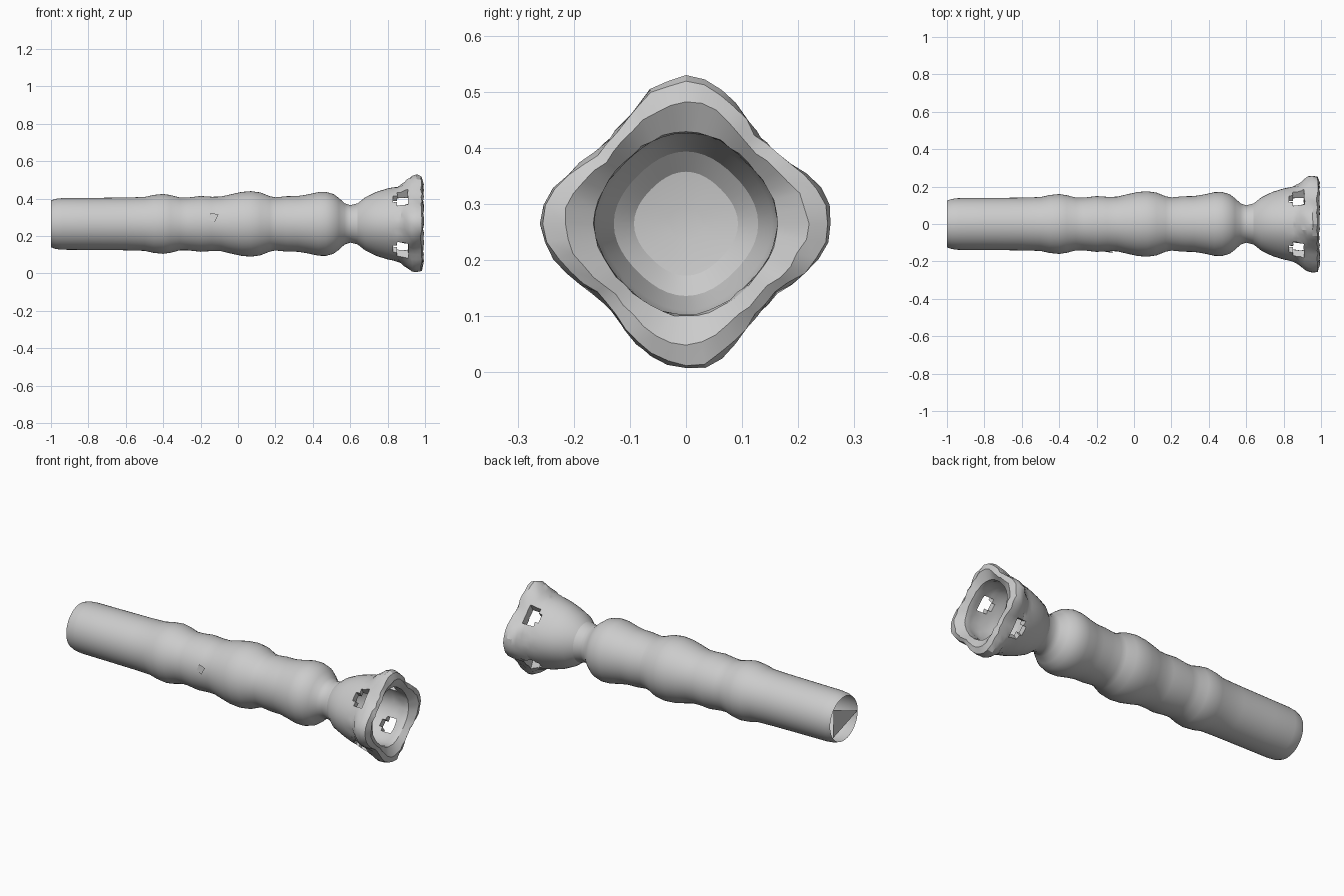
import bpy, bmesh, math, random

random.seed(4)
if "Cube" in bpy.data.objects:
    bpy.data.objects.remove(bpy.data.objects["Cube"], do_unlink=True)

AXIS_Z = 0.265
SEG = 48

grey = bpy.data.materials.new("plain grey")
grey.use_nodes = True
grey.diffuse_color = (0.6, 0.6, 0.6, 1)
grey.node_tree.nodes["Principled BSDF"].inputs["Base Color"].default_value = (0.6, 0.6, 0.6, 1)


def finish(bm, name, angle=None, recalc=True):
    if recalc:
        bmesh.ops.recalc_face_normals(bm, faces=bm.faces)
    mesh = bpy.data.meshes.new(name)
    bm.to_mesh(mesh)
    bm.free()
    mesh.materials.append(grey)
    obj = bpy.data.objects.new(name, mesh)
    bpy.context.collection.objects.link(obj)
    if angle:
        bpy.ops.object.select_all(action='DESELECT')
        obj.select_set(True)
        bpy.context.view_layer.objects.active = obj
        bpy.ops.object.shade_smooth_by_angle(angle=math.radians(angle))
    return obj


def ring(bm, x, r, petal=0.0, jitter=0.0):
    """Ring round the x axis; petal pushes it out on the four axis directions."""
    verts = []
    for j in range(SEG):
        a = 2 * math.pi * j / SEG
        rr = r * (1 + petal * math.cos(4 * a)) + random.uniform(-jitter, jitter)
        xx = x + random.uniform(-jitter, jitter)
        verts.append(bm.verts.new((xx, rr * math.cos(a), AXIS_Z + rr * math.sin(a))))
    return verts


def quad(bm, a, b, j):
    k = (j + 1) % SEG
    return bm.faces.new((a[j], a[k], b[k], b[j]))


# Shaft: open tube with soft swellings, pinched at the neck
profile = [(-1, .125), (-.975, .134), (-.94, .138), (-.8, .139), (-.6, .141), (-.5, .144),
           (-.45, .155), (-.4, .160), (-.36, .154), (-.31, .141), (-.27, .141), (-.2, .149),
           (-.14, .145), (-.09, .146), (-.04, .158), (.02, .171), (.07, .175), (.12, .168),
           (.17, .148), (.2, .142), (.26, .148), (.32, .149), (.37, .157), (.43, .170),
           (.47, .171), (.51, .160), (.54, .138), (.57, .110), (.60, .100), (.64, .110)]
bm = bmesh.new()
rings = [ring(bm, x, r) for x, r in profile]
for a, b in zip(rings, rings[1:]):
    for j in range(SEG):
        quad(bm, a, b, j)
finish(bm, "shaft", 50)

# Cup: paired outer and inner rings (outer x, r, petal; inner x, r)
rows = [(.64, .110, 0, .68, .03), (.68, .142, 0, .69, .09), (.74, .168, .02, .72, .125),
        (.80, .186, .02, .80, .150), (.83, .192, .02, .83, .158), (.85, .196, .02, .85, .160),
        (.87, .202, .03, .87, .163), (.89, .211, .06, .89, .164), (.91, .222, .09, .91, .163),
        (.93, .228, .12, .93, .160), (.955, .231, .13, .95, .158), (.98, .226, .12, .965, .160)]
bm = bmesh.new()
outer, inner = [], []
for xo, ro, petal, xi, ri in rows:
    rough = 0.004 if xo > 0.84 else 0.0
    outer.append(ring(bm, xo, ro, petal, rough))
    inner.append(ring(bm, xi, ri, 0.03, rough / 2))


def is_hole(i, j):
    """Four rounded openings on the diagonals of the cup wall."""
    if not 0 <= i < len(rows) - 1:
        return False
    x = (rows[i][0] + rows[i + 1][0]) / 2
    a = 360 * (j % SEG + 0.5) / SEG % 90 - 45
    return ((x - 0.875) / 0.042) ** 2 + (a / 15) ** 2 < 1


for i in range(len(rows) - 1):
    for j in range(SEG):
        k = (j + 1) % SEG
        if not is_hole(i, j):
            quad(bm, outer[i], outer[i + 1], j)
            quad(bm, inner[i], inner[i + 1], j)
            continue
        # Walls of the openings
        sides = [((i - 1, j), (i, j), (i, k)), ((i + 1, j), (i + 1, j), (i + 1, k)),
                 ((i, j - 1), (i, j), (i + 1, j)), ((i, j + 1), (i, k), (i + 1, k))]
        for cell, p, q in sides:
            if not is_hole(*cell):
                bm.faces.new((outer[p[0]][p[1]], outer[q[0]][q[1]],
                              inner[q[0]][q[1]], inner[p[0]][p[1]]))

# Rounded lip and closed cup floor
lip = ring(bm, .992, .198, .09, .004)
for j in range(SEG):
    quad(bm, outer[-1], lip, j)
    quad(bm, lip, inner[-1], j)
bm.faces.new(inner[0])
finish(bm, "cup", 28)

# Flap: triangle partly closing the open end
bm = bmesh.new()
bm.faces.new([bm.verts.new((-1, .125 * math.cos(math.radians(a)), AXIS_Z + .125 * math.sin(math.radians(a))))
              for a in (42, -37, 180)])
finish(bm, "end_flap", recalc=False)

# Small tilted patch on the front of the shaft
bm = bmesh.new()
bm.faces.new([bm.verts.new(p) for p in ((-.16, -.147, .29), (-.125, -.153, .275),
                                       (-.105, -.150, .315), (-.145, -.143, .325))])
finish(bm, "side_patch", recalc=False)
